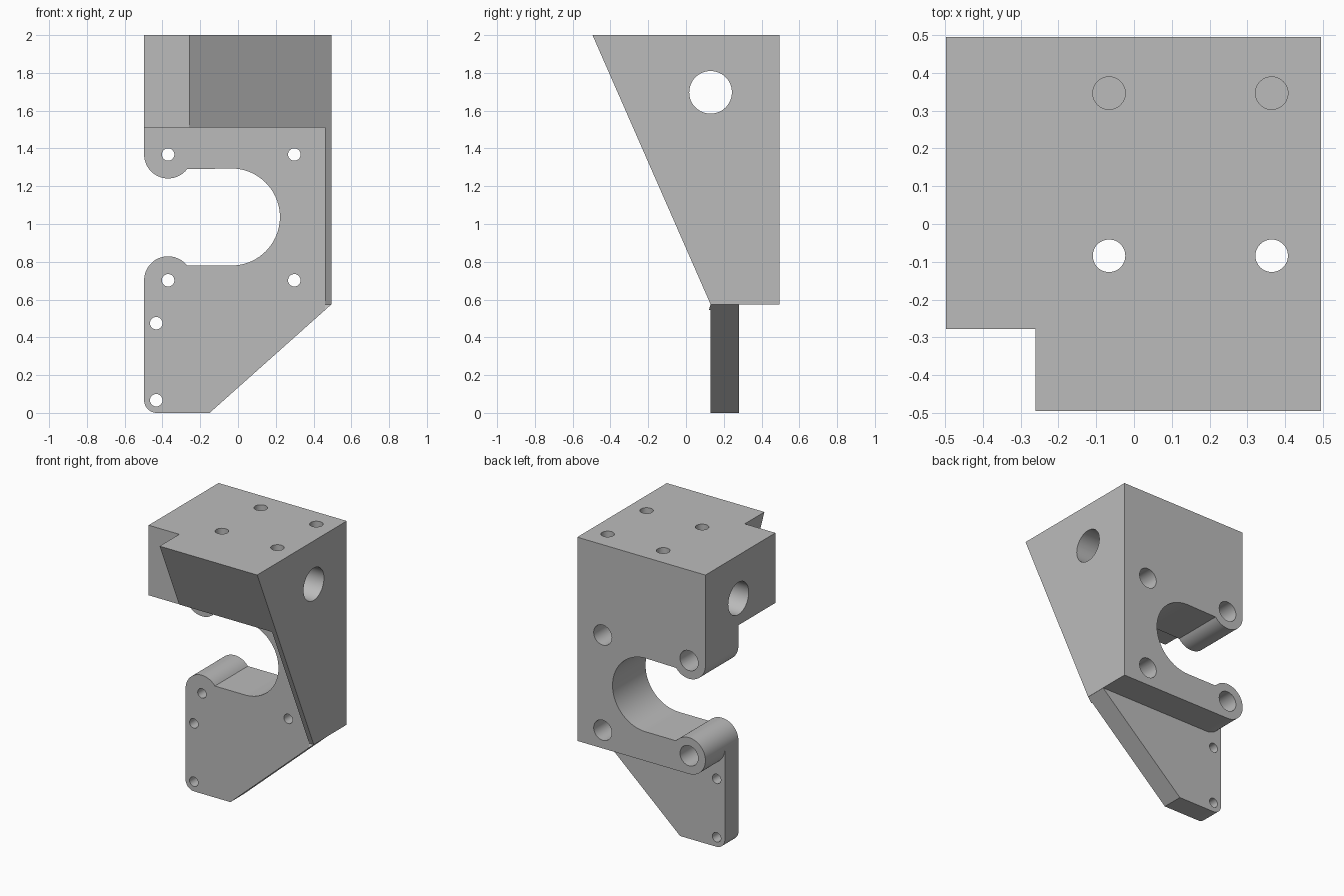
import bpy, bmesh, math
from mathutils import Vector

if "Cube" in bpy.data.objects:
    bpy.data.objects.remove(bpy.data.objects["Cube"], do_unlink=True)

grey = bpy.data.materials.new("plain grey")
grey.use_nodes = True
colour = (0.5, 0.5, 0.5, 1)
grey.diffuse_color = colour
grey.node_tree.nodes["Principled BSDF"].inputs["Base Color"].default_value = colour

L, R = -0.497, 0.495          # outer side faces
FACE, TAB_BACK = 0.13, 0.28   # plate front and tab rear
BOSS, BOSS_X = 0.127, -0.37   # rounded ends around the bolts
LOW, HIGH = 0.702, 1.368      # bolt rows
AXES = {"x": lambda a, b, d: (d, a, b),
        "y": lambda a, b, d: (a, d, b),
        "z": lambda a, b, d: (a, b, d)}


def prism(name, outline, axis, start, end):
    """Extrude a closed outline along an axis."""
    bm = bmesh.new()
    place = AXES[axis]
    face = bm.faces.new([bm.verts.new(place(a, b, start)) for a, b in outline])
    new = bmesh.ops.extrude_face_region(bm, geom=[face])["geom"]
    move = Vector(place(0, 0, end - start))
    bmesh.ops.translate(bm, vec=move,
                        verts=[v for v in new if isinstance(v, bmesh.types.BMVert)])
    bmesh.ops.recalc_face_normals(bm, faces=bm.faces)
    mesh = bpy.data.meshes.new(name)
    bm.to_mesh(mesh)
    bm.free()
    mesh.materials.append(grey)
    obj = bpy.data.objects.new(name, mesh)
    bpy.context.collection.objects.link(obj)
    return obj


def arc(a, b, r, start, end, steps=24):
    angles = [math.radians(start + (end - start) * i / steps) for i in range(steps + 1)]
    return [(a + r * math.cos(t), b + r * math.sin(t)) for t in angles]


def box(a0, a1, b0, b1):
    return [(a0, b0), (a1, b0), (a1, b1), (a0, b1)]


def cut(outline, axis, start, end):
    """Remove a prism from the bracket."""
    cutter = prism("cutter", outline, axis, start, end)
    cutter.hide_render = True
    mod = bracket.modifiers.new("cut", "BOOLEAN")
    mod.operation, mod.solver, mod.object = "DIFFERENCE", "EXACT", cutter
    bpy.ops.object.modifier_apply(modifier=mod.name)
    bpy.data.objects.remove(cutter, do_unlink=True)


def drill(a, b, r, axis, start, end):
    cut(arc(a, b, r, 0, 352.5, 47), axis, start, end)


# Side silhouette: sloped front, thick back, thin lower tab
side = [(-0.495, 2), (0.495, 2), (0.495, 0.575), (TAB_BACK, 0.575), (TAB_BACK, 0),
        (0.12, 0), (0.12, 0.54), (FACE, 0.575)]
bracket = prism("mounting_bracket", side, "x", L, R)
bpy.context.view_layer.objects.active = bracket
bracket.select_set(True)

# Front pocket leaving a top block and a side gusset
cut(box(-1, 0.46, -1, FACE), "z", -0.1, 1.51)
# Notch in the front corner of the top block
cut(box(-1, -0.26, -1, -0.278), "z", 1.3, 2.1)

# Open slot with rounded lips
lip = math.degrees(math.asin((0.78 - LOW) / BOSS))
mouth = ([(-0.6, LOW)] + arc(BOSS_X, LOW, BOSS, 180, lip)
         + arc(-0.035, 1.037, 0.257, -90, 90, 36)
         + arc(BOSS_X, HIGH, BOSS, -lip, -180) + [(-0.6, HIGH)])
cut(mouth, "y", -0.1, 0.6)

# Slanted tab edge and rounded tab corner
cut([(-0.25, -0.089), (0.494, 0.574), (0.6, 0.574), (0.6, -0.089)], "y", 0, 0.4)
cut([(-0.6, -0.1), (-0.43, -0.1)] + arc(-0.43, 0.067, 0.067, 270, 180, 12)
    + [(-0.6, 0.067)], "y", 0, 0.4)
# Rounded lower corner of the thick back
cut([(-0.6, 0.5), (BOSS_X, 0.5)] + arc(BOSS_X, LOW, BOSS, 270, 180)
    + [(-0.6, LOW)], "y", TAB_BACK, 0.6)

# Counterbored bolt holes
for x in (BOSS_X, 0.298):
    for z in (LOW, HIGH):
        drill(x, z, 0.033, "y", 0, 0.6)
        drill(x, z, 0.07, "y", TAB_BACK, 0.6)
# Tab holes
for z in (0.067, 0.475):
    drill(-0.433, z, 0.033, "y", 0, 0.4)
# Cross bore
drill(0.13, 1.697, 0.113, "x", -0.6, 0.6)
# Top holes: front pair through, back pair blind
for x in (-0.066, 0.364):
    drill(x, -0.084, 0.043, "z", 1.4, 2.1)
    drill(x, 0.346, 0.043, "z", 1.51, 2.1)

bpy.ops.object.shade_smooth_by_angle(angle=math.radians(30))
